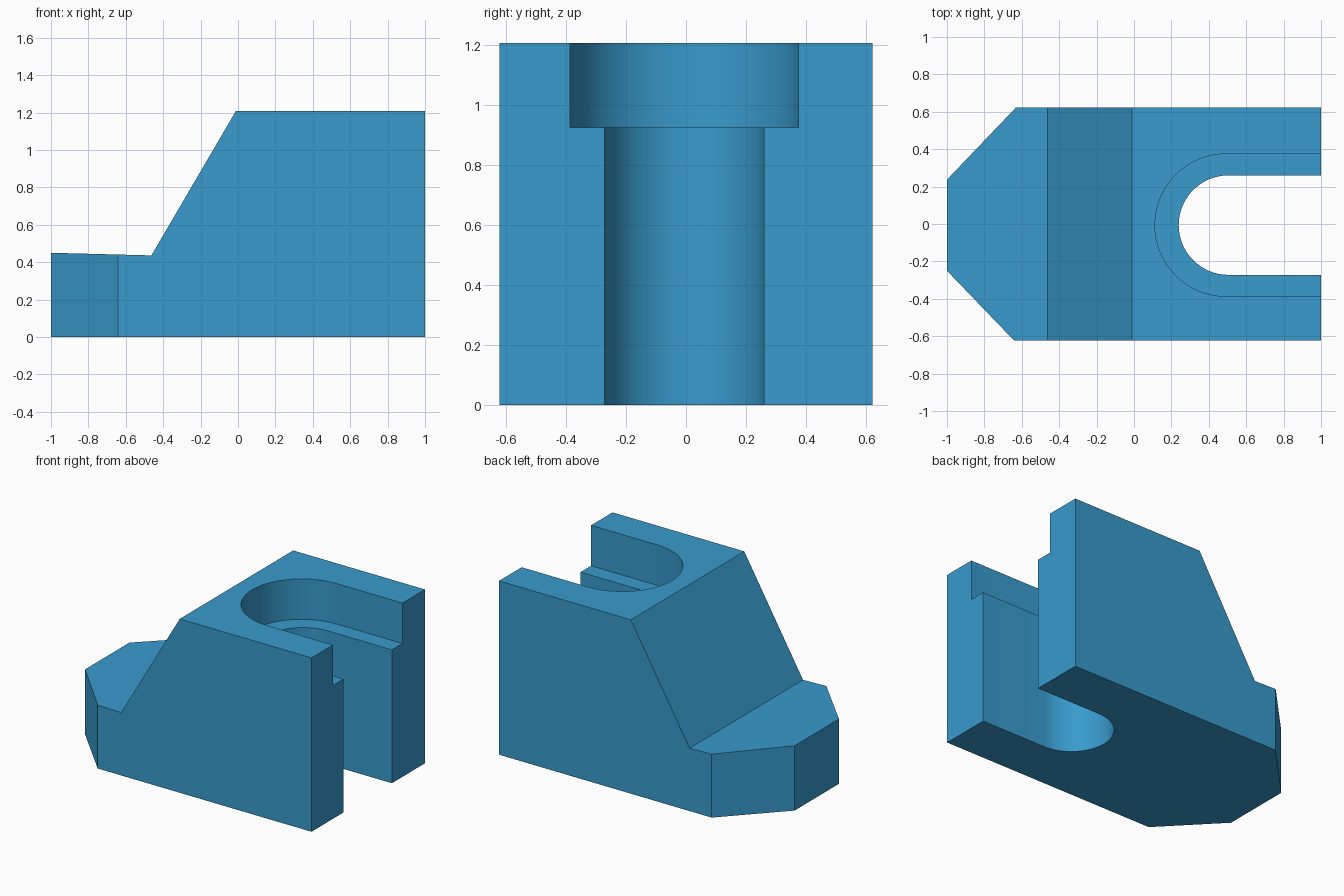
import bpy
import bmesh
import math
from mathutils import Vector

cube = bpy.data.objects.get("Cube")
if cube:
    bpy.data.objects.remove(cube, do_unlink=True)

# Single blue material
blue = bpy.data.materials.new("blue")
blue.use_nodes = True
colour = (0.04, 0.325, 0.61, 1.0)
blue.diffuse_color = colour
blue.node_tree.nodes["Principled BSDF"].inputs["Base Color"].default_value = colour


def prism(name, outline, offset):
    """Extrude a closed outline of 3D points along an offset vector."""
    bm = bmesh.new()
    face = bm.faces.new([bm.verts.new(p) for p in outline])
    ext = bmesh.ops.extrude_face_region(bm, geom=[face])
    moved = [v for v in ext["geom"] if isinstance(v, bmesh.types.BMVert)]
    bmesh.ops.translate(bm, verts=moved, vec=Vector(offset))
    bmesh.ops.recalc_face_normals(bm, faces=bm.faces)
    mesh = bpy.data.meshes.new(name)
    bm.to_mesh(mesh)
    bm.free()
    mesh.materials.append(blue)
    obj = bpy.data.objects.new(name, mesh)
    bpy.context.collection.objects.link(obj)
    return obj


def slot_cutter(name, centre_x, radius, centre_y, z0, z1, steps=32):
    """Open-ended slot: half circle with straight walls running out past +x."""
    pts = [(1.3, centre_y + radius, z0)]
    for i in range(steps + 1):
        a = math.pi / 2 + math.pi * i / steps
        pts.append((centre_x + radius * math.cos(a), centre_y + radius * math.sin(a), z0))
    pts.append((1.3, centre_y - radius, z0))
    return prism(name, pts, (0, 0, z1 - z0))


# Body: stepped side profile with a sloping shoulder
side = [(-1, 0), (1, 0), (1, 1.207), (-0.012, 1.207), (-0.463, 0.436), (-1, 0.45)]
body = prism("clamp_block", [(x, -0.622, z) for x, z in side], (0, 1.244, 0))

# Cutters: chamfered nose corners, through slot and wider counterbore slot
back_corner = [(-0.632, 0.622), (-1, 0.237), (-1.3, -0.077), (-1.3, 1.0), (-0.271, 1.0)]
front_corner = [(-0.642, -0.622), (-1, -0.25), (-1.3, 0.062), (-1.3, -1.0), (-0.278, -1.0)]
cutters = [
    prism("back_corner_cutter", [(x, y, -0.2) for x, y in back_corner], (0, 0, 1)),
    prism("front_corner_cutter", [(x, y, -0.2) for x, y in front_corner], (0, 0, 1)),
    slot_cutter("through_slot_cutter", 0.505, 0.266, -0.006, -0.2, 1.5),
    slot_cutter("counterbore_cutter", 0.493, 0.381, -0.006, 0.926, 1.5),
]

bpy.ops.object.select_all(action="DESELECT")
bpy.context.view_layer.objects.active = body
body.select_set(True)
for cutter in cutters:
    cutter.hide_render = True
    mod = body.modifiers.new(cutter.name, "BOOLEAN")
    mod.operation = "DIFFERENCE"
    mod.solver = "EXACT"
    mod.object = cutter
    bpy.ops.object.modifier_apply(modifier=mod.name)
    bpy.data.objects.remove(cutter, do_unlink=True)

# Smooth the round slot ends while keeping machined edges crisp
bpy.ops.object.shade_smooth_by_angle(angle=math.radians(25))
